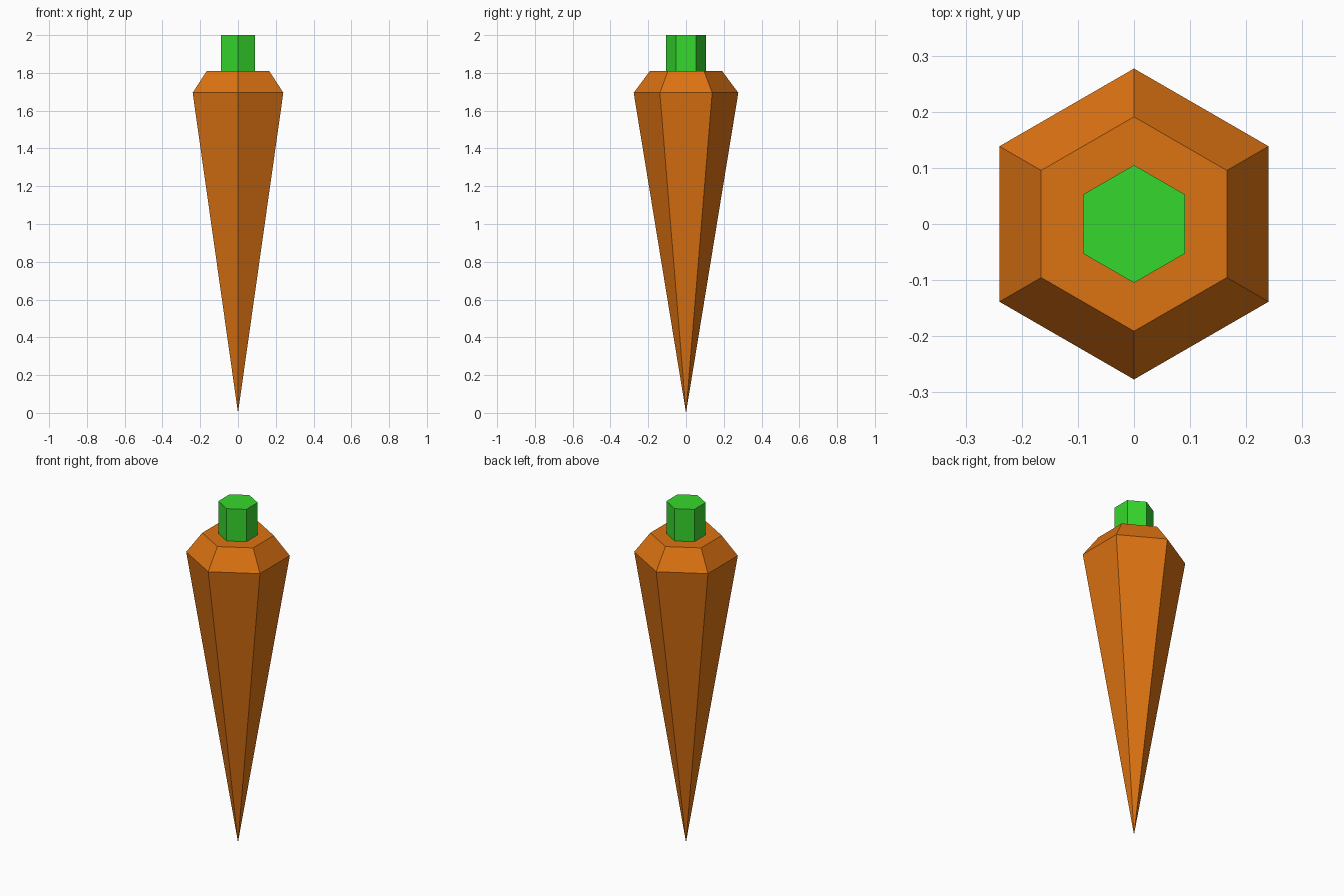
import bpy, bmesh
from math import sin, cos, pi

if "Cube" in bpy.data.objects:
    bpy.data.objects.remove(bpy.data.objects["Cube"])

SIDES = 6


def material(name, color):
    mat = bpy.data.materials.new(name)
    mat.diffuse_color = (*color, 1)
    mat.use_nodes = True
    mat.node_tree.nodes["Principled BSDF"].inputs["Base Color"].default_value = mat.diffuse_color
    return mat


def lathe(name, profile, mat):
    """Six-sided flat-faced solid from (radius, z) points, bottom to top."""
    bm = bmesh.new()
    rings = []
    for r, z in profile:
        angles = [pi / 2 + 2 * pi * i / SIDES for i in range(SIDES if r else 1)]
        rings.append([bm.verts.new((r * cos(a), r * sin(a), z)) for a in angles])
    for low, high in zip(rings, rings[1:]):
        for i in range(SIDES):
            j = (i + 1) % SIDES
            if len(low) == 1:
                bm.faces.new((low[0], high[j], high[i]))
            else:
                bm.faces.new((low[i], low[j], high[j], high[i]))
    for ring in (rings[0], rings[-1]):
        if len(ring) > 1:
            bm.faces.new(ring)
    bmesh.ops.recalc_face_normals(bm, faces=bm.faces)
    mesh = bpy.data.meshes.new(name)
    bm.to_mesh(mesh)
    bm.free()
    mesh.materials.append(mat)
    obj = bpy.data.objects.new(name, mesh)
    bpy.context.collection.objects.link(obj)
    return obj


# Pointed root with a bevelled shoulder
lathe("carrot_root", [(0, 0), (0.277, 1.695), (0.191, 1.81)],
      material("orange", (0.72, 0.17, 0.006)))

# Short green stem on top
lathe("carrot_stem", [(0.105, 1.81), (0.105, 2.0)],
      material("green", (0.036, 0.68, 0.026)))
